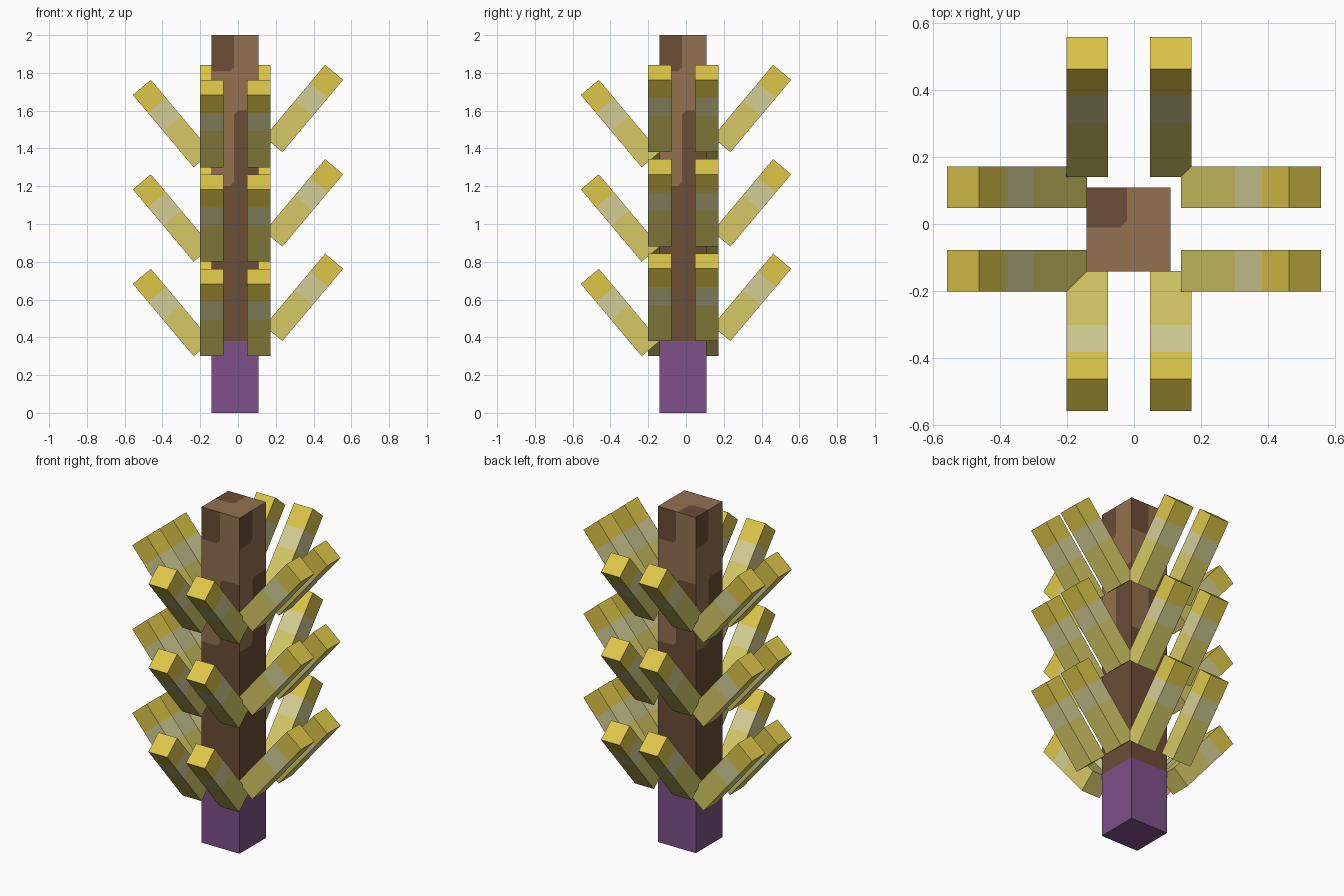
import bpy, bmesh, math
from mathutils import Matrix, Vector

cube = bpy.data.objects.get("Cube")
if cube:
    bpy.data.objects.remove(cube, do_unlink=True)


def material(name, rgb):
    """Flat material from an sRGB 0-255 colour."""
    lin = [((c / 255 + 0.055) / 1.055) ** 2.4 for c in rgb] + [1]
    m = bpy.data.materials.new(name)
    m.use_nodes = True
    m.diffuse_color = lin
    bsdf = m.node_tree.nodes["Principled BSDF"]
    bsdf.inputs["Base Color"].default_value = lin
    bsdf.inputs["Roughness"].default_value = 0.9
    return m


bark = material("brown bark", (146, 113, 81))
dark_bark = material("dark brown bark", (107, 77, 54))
purple = material("purple base", (126, 81, 138))
olive = material("olive yellow", (213, 201, 101))
pale = material("pale band", (212, 206, 149))
gold = material("golden tip", (221, 198, 72))


def finish(bm, name, mats):
    mesh = bpy.data.meshes.new(name)
    bm.to_mesh(mesh)
    bm.free()
    for m in mats:
        mesh.materials.append(m)
    return mesh


def add(name, mesh, matrix=None):
    ob = bpy.data.objects.new(name, mesh)
    bpy.context.collection.objects.link(ob)
    if matrix:
        ob.matrix_world = matrix
    return ob


# Trunk: square post with flush patches of dark bark
W, H, BASE = 0.25, 2.0, 0.38
A, B = 0.10, 0.12            # patch edge and its clipped corner
CENTRE = Vector((-0.016, -0.016, 0))
bm = bmesh.new()


def patch(points, slot, place):
    face = bm.faces.new([bm.verts.new(place(Vector((u, v)))) for u, v in points])
    face.material_index = slot


hanging = [(0, 1.81), (A, 1.81), (B, 1.83), (B, H), (0, H)]
light = [(W, H), (B, H), (B, 1.83), (A, 1.81), (0, 1.81), (0, 1.2),
         (A, 1.2), (B, 1.22), (B, 1.58), (B + 0.02, 1.6), (W, 1.6)]
lower = [(0, BASE), (W, BASE), (W, 1.6), (B + 0.02, 1.6), (B, 1.58),
         (B, 1.22), (A, 1.2), (0, 1.2)]
foot = [(0, 0), (W, 0), (W, BASE), (0, BASE)]

for k in range(4):
    turn = Matrix.Rotation(k * math.pi / 2, 3, 'Z')

    def side(p):
        return turn @ Vector((p.x - W / 2, -W / 2, p.y)) + CENTRE
    for shape, slot in ((light, 0), (hanging, 1), (lower, 1), (foot, 2)):
        patch(shape, slot, side)


def level(z):
    return lambda p: Vector((p.x - W / 2, p.y - W / 2, z)) + CENTRE


patch([(0, 0.13), (A, 0.13), (B, 0.15), (B, W), (0, W)], 1, level(H))
patch([(0, 0), (W, 0), (W, W), (B, W), (B, 0.15), (A, 0.13), (0, 0.13)], 0, level(H))
patch([(0, 0), (0, W), (W, W), (W, 0)], 2, level(0))
bmesh.ops.remove_doubles(bm, verts=bm.verts, dist=0.0005)
bmesh.ops.recalc_face_normals(bm, faces=bm.faces)
add("trunk", finish(bm, "trunk", (bark, dark_bark, purple)))

# Branch: square bar cut into base, pale band and tip
T, L = 0.124, 0.5
bm = bmesh.new()
bmesh.ops.create_cube(bm, size=1, matrix=Matrix.Translation((T / 2, 0, L / 2))
                      @ Matrix.Diagonal((T, T, L, 1)))
for cut in (0.5, 0.75):
    bmesh.ops.bisect_plane(bm, geom=bm.verts[:] + bm.edges[:] + bm.faces[:],
                           plane_co=(0, 0, L * cut), plane_no=(0, 0, 1))
for f in bm.faces:
    h = f.calc_center_median().z / L
    f.material_index = 0 if h < 0.5 else 1 if h < 0.75 else 2
branch = finish(bm, "branch", (olive, pale, gold))

# Three tiers, two branches on each side of the trunk
tilt = Matrix.Rotation(math.radians(40), 4, 'Y')
for tier in range(3):
    for k, label in enumerate(("left", "back", "right", "front")):
        turn = Matrix.Rotation(k * math.pi / 2, 4, 'Z')
        out = turn @ Vector((0.14, 0, 0))
        across = Vector((0, 1, 0)) if k % 2 == 0 else Vector((1, 0, 0))
        z = 0.46 + 0.5 * tier - (0.08 if k > 1 else 0)
        for n, c in enumerate((-0.139, 0.109)):
            spot = out + across * c + Vector((0, 0, z))
            add(f"{label}_branch_{tier + 1}_{n + 1}", branch,
                Matrix.Translation(spot) @ turn @ tilt)
